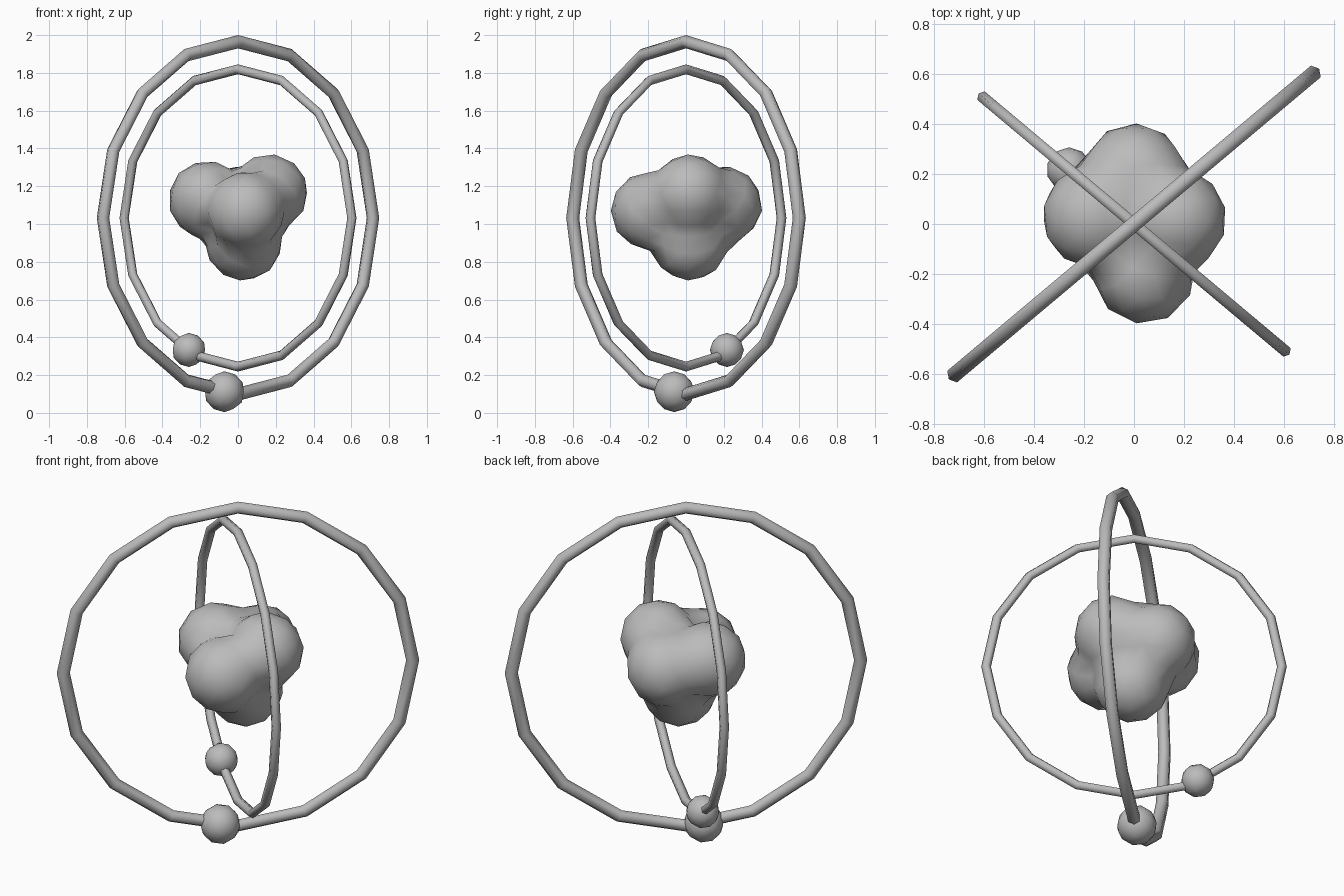
import bpy, bmesh, math
from mathutils import Vector, Matrix

if "Cube" in bpy.data.objects:
    bpy.data.objects.remove(bpy.data.objects["Cube"], do_unlink=True)

grey = bpy.data.materials.new("plain_grey")
grey.use_nodes = True
colour = (0.5, 0.5, 0.5, 1)
grey.diffuse_color = colour
grey.node_tree.nodes["Principled BSDF"].inputs["Base Color"].default_value = colour

MID_Z = 1.032


def finish(name, bm, location):
    """Turn a bmesh into a smooth grey object."""
    bmesh.ops.recalc_face_normals(bm, faces=bm.faces)
    mesh = bpy.data.meshes.new(name)
    bm.to_mesh(mesh)
    bm.free()
    mesh.materials.append(grey)
    mesh.polygons.foreach_set("use_smooth", [True] * len(mesh.polygons))
    obj = bpy.data.objects.new(name, mesh)
    obj.location = location
    bpy.context.collection.objects.link(obj)


def orbit_ring(name, radius, tube, heading, segments=16, sides=6):
    """Upright low-poly ring turned about the vertical axis."""
    bm = bmesh.new()
    loops = []
    for i in range(segments):
        a = math.tau * i / segments
        loop = []
        for j in range(sides):
            b = math.tau * j / sides
            r = radius + tube * math.cos(b)
            loop.append(bm.verts.new((r * math.cos(a), tube * math.sin(b), r * math.sin(a))))
        loops.append(loop)
    for i in range(segments):
        here, following = loops[i], loops[(i + 1) % segments]
        for j in range(sides):
            k = (j + 1) % sides
            bm.faces.new((here[j], here[k], following[k], following[j]))
    bmesh.ops.rotate(bm, verts=bm.verts, matrix=Matrix.Rotation(math.radians(heading), 3, "Z"))
    finish(name, bm, (0, 0, MID_Z))


def ball(name, radius, location):
    bm = bmesh.new()
    bmesh.ops.create_icosphere(bm, subdivisions=2, radius=radius)
    finish(name, bm, location)


# Orbits and the small balls riding on them
orbit_ring("outer_orbit", 0.933, 0.035, 40)
orbit_ring("inner_orbit", 0.787, 0.026, -40)
ball("outer_electron", 0.108, (-0.072, -0.062, 0.112))
ball("inner_electron", 0.09, (-0.26, 0.217, 0.333))

# Nucleus: one skin stretched over five merged lobes
core = Vector((0.01, 0.01, 1.07))
lobes = [
    ((-0.165, 0.03, 1.13), 0.205),
    ((0.165, 0.02, 1.165), 0.205),
    ((0.04, -0.195, 1.07), 0.205),
    ((0.0, 0.2, 1.1), 0.205),
    ((0.03, 0.02, 0.905), 0.205),
]


def skin_distance(direction):
    total = 0
    for centre, radius in lobes:
        offset = Vector(centre) - core
        along = direction.dot(offset)
        reach = along + math.sqrt(max(0, radius ** 2 - offset.length_squared + along ** 2))
        total += max(reach, 0) ** 16
    return total ** (1 / 16)


bm = bmesh.new()
bmesh.ops.create_icosphere(bm, subdivisions=3, radius=1)
for v in bm.verts:
    direction = v.co.normalized()
    v.co = direction * skin_distance(direction)
finish("nucleus", bm, core)
